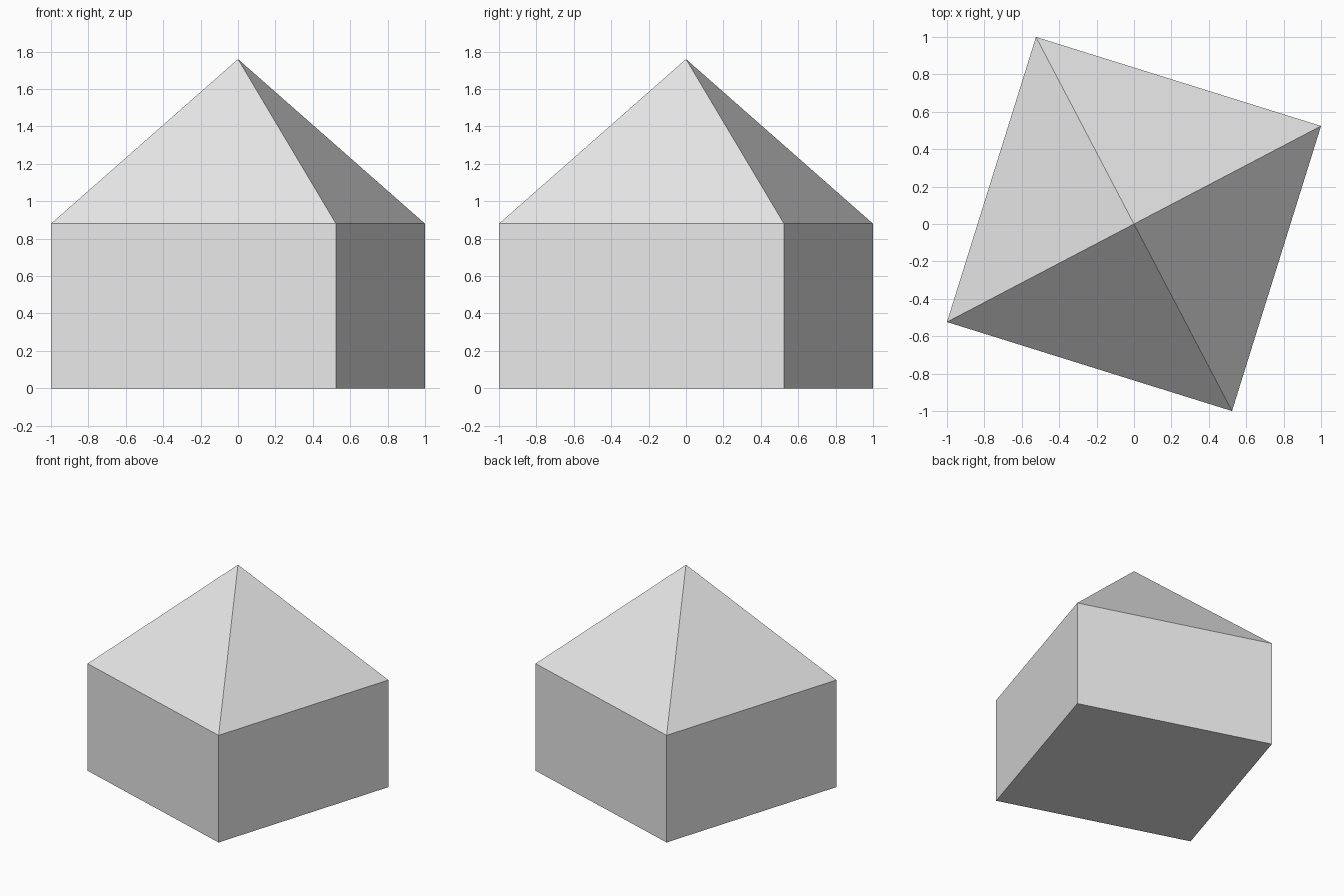
import bpy
import bmesh
from math import atan2, hypot
from mathutils import Matrix

if "Cube" in bpy.data.objects:
    bpy.data.objects.remove(bpy.data.objects["Cube"], do_unlink=True)

# Square plan, turned so one corner lies at (1, CORNER_Y)
CORNER_Y = 0.524
RADIUS = hypot(1, CORNER_Y)
TURN = Matrix.Rotation(atan2(CORNER_Y, 1), 4, "Z")
EAVES = 0.88

grey = bpy.data.materials.new("light_grey")
grey.use_nodes = True
colour = (0.8, 0.8, 0.8, 1)
grey.diffuse_color = colour
grey.node_tree.nodes["Principled BSDF"].inputs["Base Color"].default_value = colour


def square_part(name, base_z, top_radius, closed_base):
    """Four-sided prism or pyramid, open where it meets its neighbour."""
    bm = bmesh.new()
    bmesh.ops.create_cone(
        bm, segments=4, radius1=RADIUS, radius2=top_radius, depth=EAVES,
        cap_ends=closed_base, cap_tris=False,
        matrix=Matrix.Translation((0, 0, base_z + EAVES / 2)) @ TURN)
    bmesh.ops.remove_doubles(bm, verts=bm.verts, dist=0.001)
    bm.normal_update()
    lids = [f for f in bm.faces if f.normal.z > 0.99]
    bmesh.ops.delete(bm, geom=lids, context="FACES")
    mesh = bpy.data.meshes.new(name)
    bm.to_mesh(mesh)
    bm.free()
    mesh.materials.append(grey)
    part = bpy.data.objects.new(name, mesh)
    bpy.context.collection.objects.link(part)


# Walls with floor, then the pyramid roof on top
square_part("walls", 0, RADIUS, True)
square_part("roof", EAVES, 0, False)
